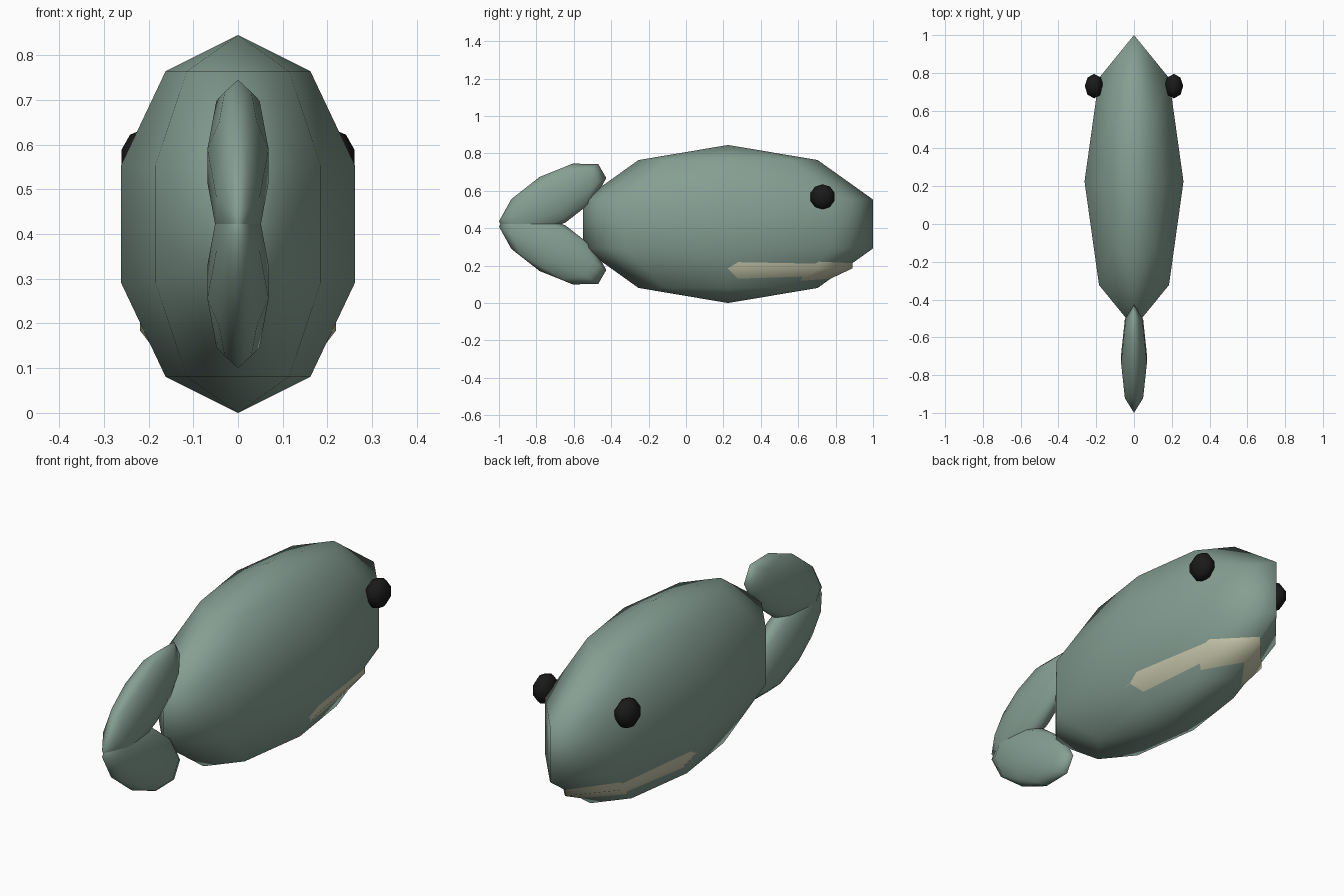
import bpy
import math

if "Cube" in bpy.data.objects:
    bpy.data.objects.remove(bpy.data.objects["Cube"])


def material(name, rgb):
    m = bpy.data.materials.new(name)
    m.diffuse_color = (*rgb, 1.0)
    m.use_nodes = True
    m.node_tree.nodes["Principled BSDF"].inputs["Base Color"].default_value = m.diffuse_color
    return m


GREEN = material("sage_green", (0.235, 0.345, 0.29))
CREAM = material("pale_cream", (0.56, 0.56, 0.40))
BLACK = material("eye_black", (0.01, 0.01, 0.01))


def ellipsoid(name, centre, radii, mat, tilt=0.0):
    """Low-poly ball with 8 segments and 5 rings, stretched and tilted about x."""
    bpy.ops.mesh.primitive_uv_sphere_add(segments=8, ring_count=5, radius=1,
                                         location=centre,
                                         rotation=(math.radians(tilt), 0, 0))
    ob = bpy.context.object
    ob.name = name
    ob.scale = radii
    ob.data.materials.append(mat)
    bpy.ops.object.shade_smooth()
    return ob


MID_Z = 0.4225

# Body and the belly patch that pokes slightly through it
ellipsoid("body", (0, 0.225, MID_Z), (0.2755, 0.815, MID_Z), GREEN)
ellipsoid("belly", (0, 0.278, 0.253), (0.231, 0.643, 0.22), CREAM)

# Two tail lobes mirrored about the body's mid height
for side, label in ((1, "upper"), (-1, "lower")):
    ellipsoid(label + "_tail_fin", (0, -0.713, MID_Z + side * 0.13),
              (0.072, 0.322, 0.14), GREEN, tilt=side * 30)

# Eyes
for side, label in ((1, "right"), (-1, "left")):
    ellipsoid(label + "_eye", (side * 0.211, 0.73, 0.568),
              (0.052, 0.068, 0.067), BLACK)
